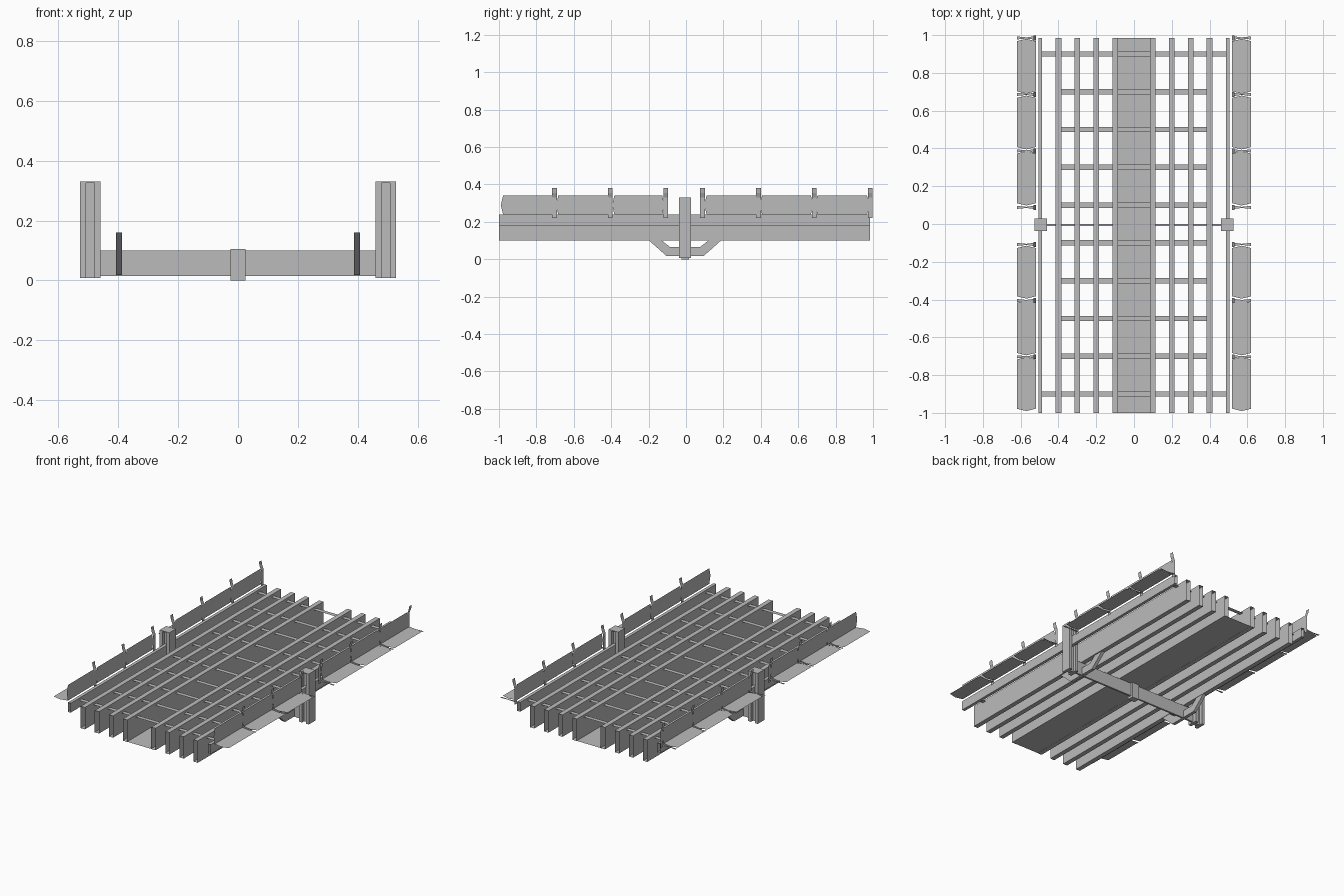
import bpy

if "Cube" in bpy.data.objects:
    bpy.data.objects.remove(bpy.data.objects["Cube"], do_unlink=True)

steel = bpy.data.materials.new("steel_grey")
steel.use_nodes = True
GREY = (0.5, 0.5, 0.5, 1)
steel.diffuse_color = GREY
steel.node_tree.nodes["Principled BSDF"].inputs["Base Color"].default_value = GREY

FRONT, BACK = -1.0, 0.985
MID = -0.005


def make(name, verts, faces, mirror=True):
    """Create a flat-shaded object, optionally mirrored across x."""
    mesh = bpy.data.meshes.new(name)
    mesh.from_pydata(verts, [], faces)
    mesh.materials.append(steel)
    obj = bpy.data.objects.new(name, mesh)
    bpy.context.scene.collection.objects.link(obj)
    if mirror:
        mod = obj.modifiers.new("Mirror", "MIRROR")
        mod.use_mirror_merge = False
    return obj


def sweep(name, section, y0, y1, closed=False, mirror=True):
    """Sheet-metal profile in x-z, drawn out along y with open ends."""
    n = len(section)
    verts = [(x, y, z) for y in (y0, y1) for x, z in section]
    faces = []
    for i in range(n if closed else n - 1):
        j = (i + 1) % n
        faces.append((i, j, n + j, n + i))
    return make(name, verts, faces, mirror)


def tube(name, x, width, z0, z1):
    a, b = x - width / 2, x + width / 2
    return sweep(name, [(a, z1), (b, z1), (b, z0), (a, z0)], FRONT, BACK, closed=True)


def box(name, x, y, z, mirror=True):
    verts = [(i, j, k) for i in x for j in y for k in z]
    faces = [(0, 1, 3, 2), (4, 6, 7, 5), (0, 4, 5, 1),
             (2, 3, 7, 6), (0, 2, 6, 4), (1, 5, 7, 3)]
    return make(name, verts, faces, mirror)


# Long floor beams, side rails and the central trough floor
for x in (0.1, 0.2, 0.3, 0.4):
    tube("floor_beam", x, 0.03, 0.10, 0.24)
tube("side_rail", 0.496, 0.02, 0.18, 0.24)
sweep("trough_floor", [(-0.115, 0.101), (0.115, 0.101)], FRONT, BACK, mirror=False)

# Flat cross slats; the end slats reach the side rails
for i in range(10):
    y = -0.9 + 0.2 * i
    reach = 0.49 if i in (0, 9) else 0.40
    sweep("cross_slat", [(-reach, 0.225), (reach, 0.225)],
          y - 0.014, y + 0.014, mirror=False)

# Transverse beam with its centre splice
box("transverse_beam", (-0.47, 0.47), (MID - 0.006, MID + 0.006), (0.015, 0.10), mirror=False)
box("centre_splice", (-0.025, 0.025), (MID - 0.02, MID + 0.02), (0, 0.105), mirror=False)

# I-section posts
POST_Y = (MID - 0.033, MID + 0.033)
box("post_inner_flange", (0.46, 0.48), POST_Y, (0.008, 0.33))
box("post_outer_flange", (0.508, 0.528), POST_Y, (0.008, 0.33))
box("post_web", (0.48, 0.508), (MID - 0.012, MID + 0.012), (0.008, 0.33))
box("post_cap", (0.46, 0.528), POST_Y, (0.326, 0.331))

# Trapezoid knee braces under the outer floor beams
half = [(0.10, 0.018), (0.26, 0.16), (0.20, 0.16), (0.08, 0.065)]
outline = [(MID + y, z) for y, z in half] + [(MID - y, z) for y, z in reversed(half)]
n = len(outline)
verts = [(x, y, z) for x in (0.387, 0.408) for y, z in outline]
right_arm, base, left_arm = (0, 1, 2, 3), (0, 3, 4, 7), (4, 5, 6, 7)
faces = []
for quad in (right_arm, base, left_arm):
    faces.append(tuple(n + i for i in quad))
    faces.append(tuple(reversed(quad)))
faces += [(i, (i + 1) % n, n + (i + 1) % n, n + i) for i in range(n) if i != 3]
brace = make("knee_brace", verts, [tuple(reversed(f)) if len(set(f) & set(range(n))) == 2
                                   else f for f in faces])

# Side panels: an upright sheet and a level walkway, both with bowed ends
panels = [(-0.99, -0.705), (-0.695, -0.405), (-0.395, -0.115),
          (0.098, 0.385), (0.395, 0.68), (0.69, 0.98)]
for y0, y1 in panels:
    bow = 0.012
    rim = [(y0 + bow, 0), (y1 - bow, 0), (y1, 0.05), (y1 - bow, 0.1),
           (y0 + bow, 0.1), (y0, 0.05)]
    make("upright_panel", [(0.52, y, 0.24 + t) for y, t in rim], [range(6)])
    make("walkway_panel", [(0.52 + t, y, 0.24) for y, t in rim], [range(5, -1, -1)])

# Bent stakes with a slim tapered arm below the walkway
for y in (-0.703, -0.405, -0.108, 0.088, 0.387, 0.686, 0.985):
    sweep("stake", [(0.532, 0.38), (0.528, 0.355), (0.518, 0.33), (0.518, 0.22)],
          y - 0.013, y + 0.013)
    make("stake_arm", [(0.518, y - 0.01, 0.237), (0.57, y - 0.003, 0.237),
                       (0.62, y - 0.008, 0.237), (0.62, y + 0.008, 0.237),
                       (0.57, y + 0.003, 0.237), (0.518, y + 0.01, 0.237)],
         [(0, 1, 4, 5), (1, 2, 3, 4)])
